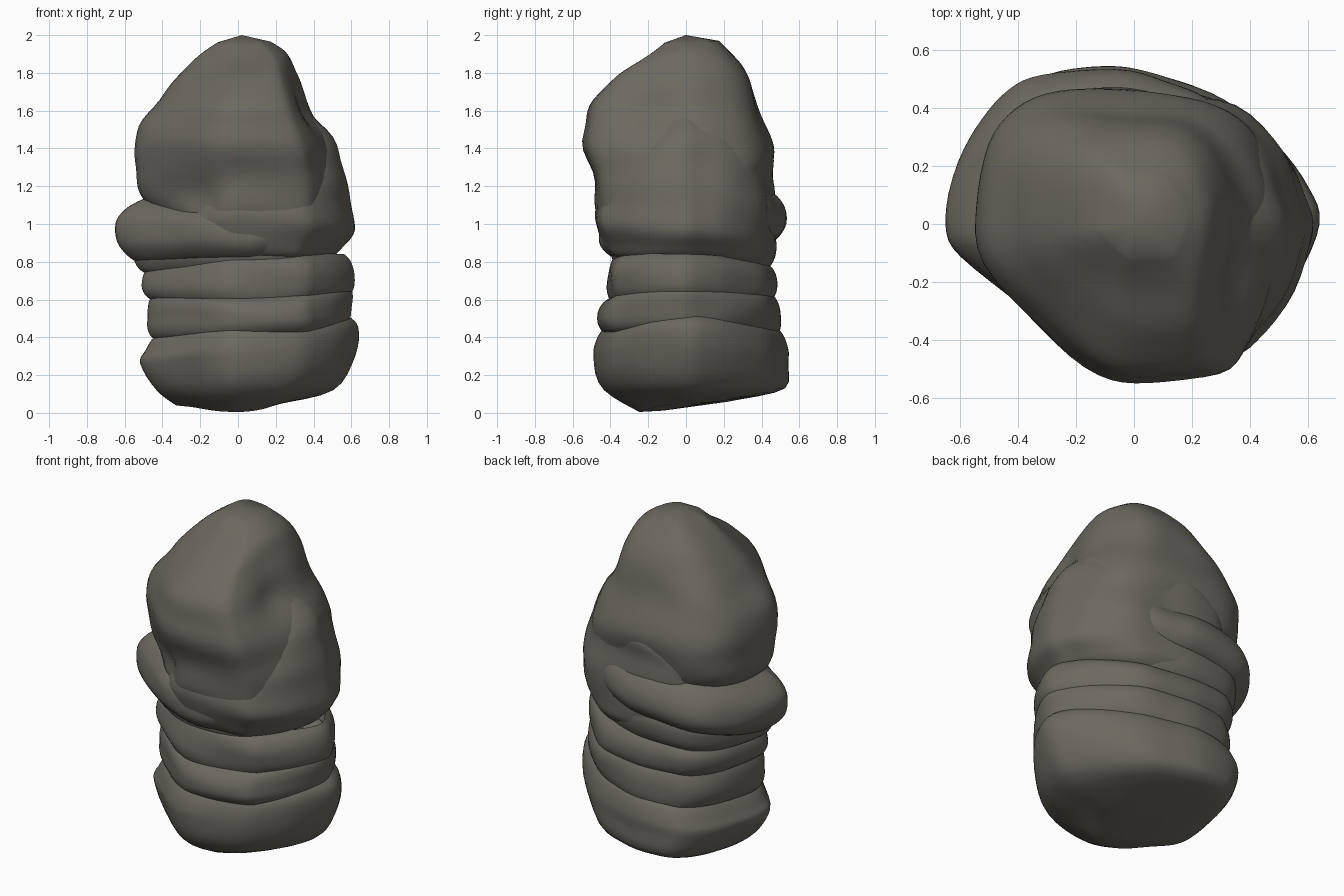
import bpy, bmesh, math
from mathutils import Vector, noise

stone = bpy.data.materials.new("dark_warm_grey_stone")
stone.diffuse_color = (0.15, 0.14, 0.118, 1)

# Unit cross-sections seen from above (counter-clockwise, flattened front-left corner)
LEFT = [(-.1, 1), (-.48, .97), (-.66, .88), (-.82, .68), (-.93, .4), (-1, 0), (-.93, -.25),
        (-.6, -.6), (-.3, -.87), (0, -1)]
WAIST = [(1, -.06), (.94, .2), (.79, .5), (.5, .81), (.2, .93)] + LEFT + [
    (.52, -.94), (.7, -.78), (.89, -.45)]
FOOT = [(1, 0), (.94, .23), (.76, .52), (.49, .8), (.2, .93)] + LEFT + [
    (.46, -.88), (.7, -.66), (.89, -.37)]
SHELL = [(1, -.06), (.96, .2), (.85, .53), (.57, .86), (.2, .96)] + LEFT + [
    (.5, -.97), (.68, -.86), (.89, -.5)]
HEAD = [(1, 0), (.95, .38), (.78, .74), (.48, .95), (0, 1), (-.46, 1), (-.74, .88), (-.92, .62),
        (-1, .15), (-.96, -.25), (-.58, -.64), (-.22, -.93), (.1, -1), (.62, -.96),
        (.8, -.78), (.94, -.4)]


def spline(a, b, c, d, t):
    return tuple(.5 * (2 * q + (r - p) * t + (2 * p - 5 * q + 4 * r - s) * t * t
                       + (3 * q - p - 3 * r + s) * t ** 3) for p, q, r, s in zip(a, b, c, d))


def smooth_rows(rows, steps, closed):
    n, out = len(rows), []
    for i in range(n if closed else n - 1):
        ids = [i - 1, i, i + 1, i + 2]
        ids = [k % n if closed else min(max(k, 0), n - 1) for k in ids]
        out += [spline(*[rows[k] for k in ids], s / steps) for s in range(steps)]
    return out if closed else out + [rows[-1]]


def loft(name, plan, rings, bottom=None, top=None, dents=(), rough=.012):
    """Each ring: height and reach on the left, front, right and back side."""
    section = smooth_rows(plan, 4, True)
    bm = bmesh.new()
    loops = []
    for zl, xl, zf, yf, zr, xr, zb, yb in smooth_rows(rings, 4, False):
        loop = []
        for px, py in section:
            a = math.atan2(py, px)
            c, s = math.cos(a), math.sin(a)
            z = c * c * (zr if c > 0 else zl) + s * s * (zb if s > 0 else zf)
            p = Vector((px * (xr if px > 0 else xl), py * (yb if py > 0 else yf), z))
            w = noise.noise(Vector((p.x * 2.5, p.y * 2.5, p.z * 6))) * rough
            for centre, size, depth in dents:
                w -= depth * math.exp(-((p - Vector(centre)).length / size) ** 2)
            p += Vector((p.x, p.y, 0)).normalized() * w
            loop.append(bm.verts.new(p))
        loops.append(loop)
    n = len(section)
    for lo, hi in zip(loops, loops[1:]):
        for i in range(n):
            j = (i + 1) % n
            bm.faces.new((lo[i], lo[j], hi[j], hi[i]))
    if bottom:
        v = bm.verts.new(bottom)
        for i in range(n):
            bm.faces.new((loops[0][(i + 1) % n], loops[0][i], v))
    if top:
        v = bm.verts.new(top)
        for i in range(n):
            bm.faces.new((loops[-1][i], loops[-1][(i + 1) % n], v))
    for f in bm.faces:
        f.smooth = True
    me = bpy.data.meshes.new(name)
    bm.to_mesh(me)
    bm.free()
    me.materials.append(stone)
    ob = bpy.data.objects.new(name, me)
    bpy.context.collection.objects.link(ob)
    bpy.context.view_layer.objects.active = ob
    ob.select_set(True)
    bpy.ops.object.shade_smooth_by_angle(angle=math.radians(50))
    ob.select_set(False)
    return ob


def fold(name, low, high, reach, depth, rough=.02):
    """Rounded wrinkle band, shallower on the right; values are left, front, right, back."""
    rings = []
    for t, d in ((-.1, 1.8), (0, 1), (.13, .4), (.35, 0), (.65, 0), (.87, .4), (1, 1), (1.1, 1.8)):
        ring = []
        for lo, hi, r, k in zip(low, high, reach, (1, 1, .5, .8)):
            ring += [lo + (hi - lo) * t, r - depth * d * k]
        rings.append(ring)
    loft(name, WAIST, rings, rough=rough)


# Chiselled foot
loft("base", FOOT, [
    (.04, .33, .005, .25, .05, .23, .07, .25),
    (.12, .43, .12, .44, .12, .51, .13, .52),
    (.26, .52, .29, .49, .30, .62, .28, .54),
    (.33, .49, .37, .48, .45, .635, .36, .53),
    (.40, .44, .44, .44, .51, .59, .43, .50),
    (.44, .38, .48, .38, .54, .52, .47, .44)], bottom=(-.06, -.12, .012))

# Wrinkled waist
fold("lower_fold", (.39, .41, .47, .40), (.64, .60, .66, .62), (.48, .46, .605, .505), .045)
fold("upper_fold", (.60, .56, .62, .58), (.79, .83, .82, .78), (.51, .42, .605, .485), .05)
fold("under_fold", (.74, .74, .84, .75), (.93, .93, 1.12, .98), (.56, .39, .52, .47), .06)

# Rolled strap bulging on the left, running under the shell at the back right
fold("strap", (.79, .80, 1.0, .92), (1.12, 1.09, 1.46, 1.18), (.645, .455, .52, .525), .11, .03)

# Shell wrapping the right side and climbing towards the back
loft("wrap_shell", SHELL, [
    (.80, .38, .82, .32, .82, .44, .77, .36),
    (.81, .42, .83, .38, .83, .50, .78, .41),
    (.87, .45, .88, .425, .88, .56, .84, .455),
    (.95, .45, .96, .465, .97, .63, .92, .46),
    (1.0, .45, 1.02, .475, 1.12, .60, 1.12, .475),
    (1.05, .43, 1.08, .465, 1.30, .56, 1.26, .47),
    (1.08, .42, 1.12, .45, 1.46, .49, 1.36, .455),
    (1.08, .36, 1.14, .40, 1.60, .37, 1.42, .37)], rough=.03)

# Egg-shaped head with a dent on the front right
loft("head", HEAD, [
    (1.05, .42, .86, .36, .90, .44, 1.08, .38),
    (1.13, .50, 1.02, .46, 1.10, .52, 1.20, .43),
    (1.26, .54, 1.22, .49, 1.30, .51, 1.33, .455),
    (1.40, .55, 1.44, .55, 1.46, .465, 1.44, .44),
    (1.52, .52, 1.57, .53, 1.58, .40, 1.57, .395),
    (1.66, .41, 1.68, .47, 1.69, .35, 1.70, .35),
    (1.80, .30, 1.78, .37, 1.81, .31, 1.82, .30),
    (1.90, .20, 1.87, .23, 1.91, .27, 1.90, .24),
    (1.96, .11, 1.96, .12, 1.965, .19, 1.97, .17)],
    top=(.02, 0, 2.0), dents=[((.36, -.2, 1.6), .13, .05), ((-.2, -.42, 1.13), .11, .04)],
    rough=.025)
